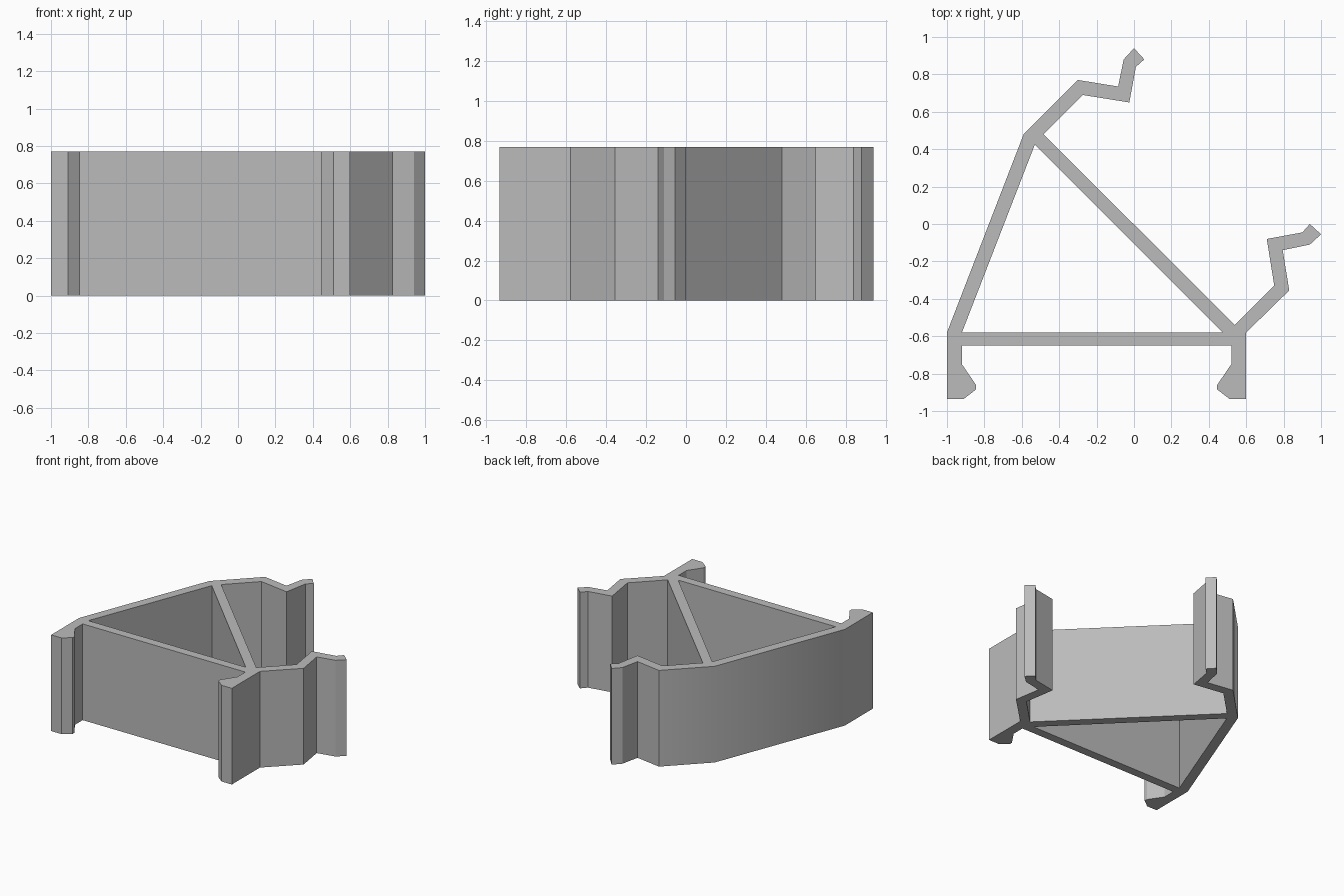
import bpy, bmesh, math
from mathutils import Vector

cube = bpy.data.objects.get("Cube")
if cube:
    bpy.data.objects.remove(cube, do_unlink=True)

HEIGHT = 0.77

# One grey material
grey = bpy.data.materials.new("plain grey")
grey.use_nodes = True
colour = (0.5, 0.5, 0.5, 1)
grey.diffuse_color = colour
grey.node_tree.nodes["Principled BSDF"].inputs["Base Color"].default_value = colour

# Left foot with its snap hook, from the cross bar round to the outer wall
foot = [(-0.92, -0.65), (-0.92, -0.75), (-0.845, -0.86), (-0.845, -0.885),
        (-0.91, -0.935), (-1, -0.935), (-1, -0.58)]
other_foot = [(-0.4 - x, y) for x, y in foot]

# Zigzag spring arm, from its outer side round the tip to the diagonal strut
arm = [(0.83, -0.355), (0.795, -0.14), (0.94, -0.11), (1, -0.055), (0.94, 0),
       (0.9, -0.045), (0.71, -0.08), (0.75, -0.33), (0.54, -0.54)]
other_arm = [(y + 0.055, x - 0.06) for x, y in arm]

# Full outline, and the triangular opening inside the frame
shoulder = [(-0.59, 0.48)]
outline = other_foot + arm + other_arm[::-1] + shoulder + foot[::-1]
opening = [(-0.92, -0.58), (0.475, -0.58), (-0.53, 0.425)]


def add_loop(bm, points):
    verts = [bm.verts.new((x, y, 0)) for x, y in points]
    return [bm.edges.new((v, verts[i - 1])) for i, v in enumerate(verts)]


# Fill the section and raise it to full height
bm = bmesh.new()
edges = add_loop(bm, outline) + add_loop(bm, opening)
bmesh.ops.triangle_fill(bm, edges=edges, use_beauty=True, normal=Vector((0, 0, 1)))
raised = bmesh.ops.extrude_face_region(bm, geom=bm.faces[:], use_keep_orig=True)
top = [g for g in raised["geom"] if isinstance(g, bmesh.types.BMVert)]
bmesh.ops.translate(bm, verts=top, vec=(0, 0, HEIGHT))
bmesh.ops.recalc_face_normals(bm, faces=bm.faces[:])

mesh = bpy.data.meshes.new("clip_bracket")
bm.to_mesh(mesh)
bm.free()
mesh.materials.append(grey)
bracket = bpy.data.objects.new("clip_bracket", mesh)
bpy.context.collection.objects.link(bracket)

# Soften only the shallow bends of the outer wall
bpy.ops.object.select_all(action="DESELECT")
bracket.select_set(True)
bpy.context.view_layer.objects.active = bracket
bpy.ops.object.shade_smooth_by_angle(angle=math.radians(30))
